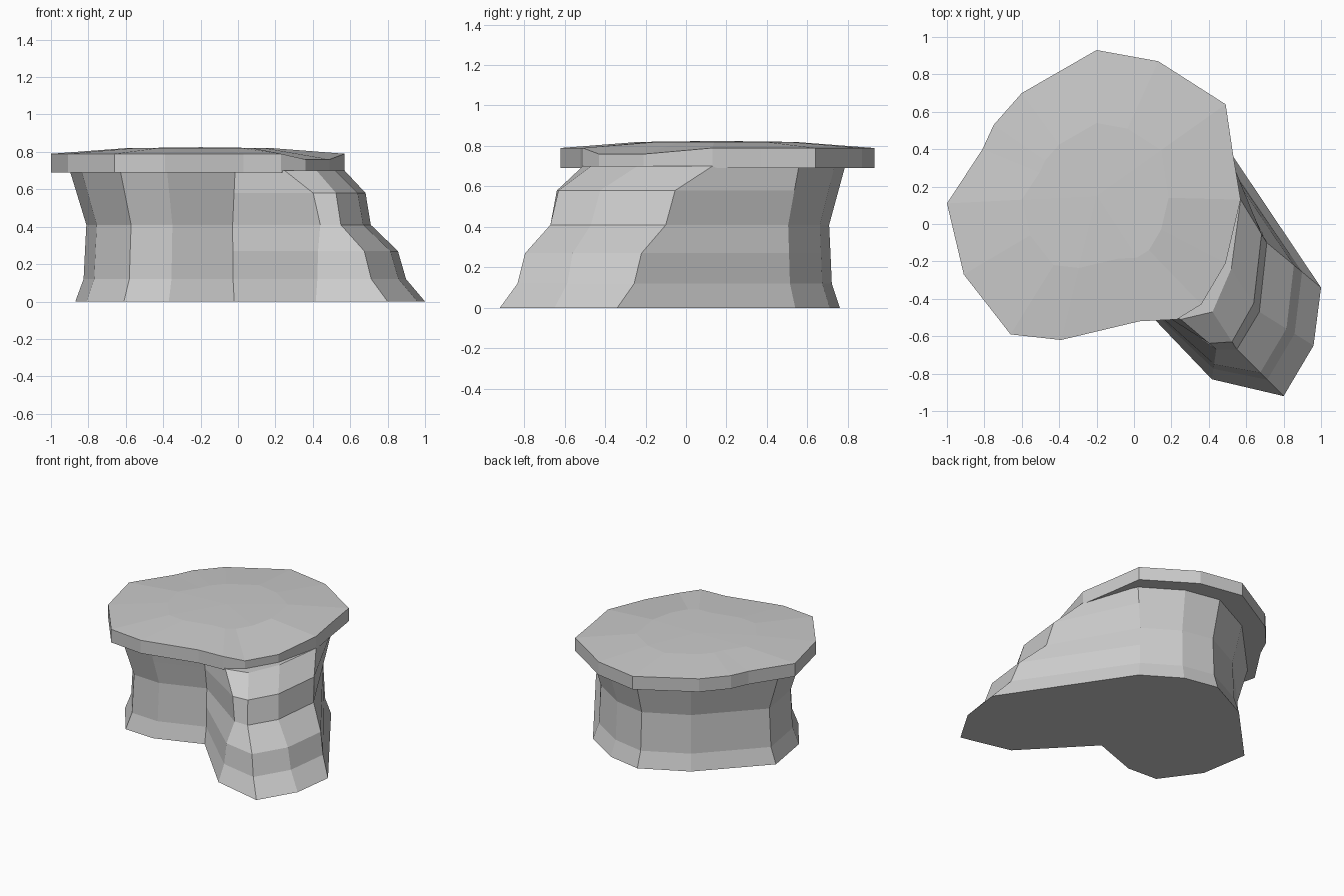
import bpy
import bmesh
from mathutils import Vector

cube = bpy.data.objects.get("Cube")
if cube:
    bpy.data.objects.remove(cube, do_unlink=True)

stone = bpy.data.materials.new("grey_stone")
stone.use_nodes = True
stone.diffuse_color = (0.6, 0.6, 0.6, 1)
stone.node_tree.nodes["Principled BSDF"].inputs["Base Color"].default_value = (0.6, 0.6, 0.6, 1)


def loft(name, rings, peak=None):
    """Skin a stack of equal-length rings; close the top flat or with a fan to a peak."""
    bm = bmesh.new()
    loops = [[bm.verts.new(p) for p in ring] for ring in rings]
    count = len(loops[0])
    for low, high in zip(loops, loops[1:]):
        for i in range(count):
            j = (i + 1) % count
            bm.faces.new((low[i], low[j], high[j], high[i]))
    bm.faces.new(loops[0][::-1])
    if peak:
        tip = bm.verts.new(peak)
        for i in range(count):
            bm.faces.new((loops[-1][i], loops[-1][(i + 1) % count], tip))
    else:
        bm.faces.new(loops[-1])
    bmesh.ops.recalc_face_normals(bm, faces=bm.faces)
    mesh = bpy.data.meshes.new(name)
    bm.to_mesh(mesh)
    bm.free()
    mesh.materials.append(stone)
    obj = bpy.data.objects.new(name, mesh)
    bpy.context.collection.objects.link(obj)
    return obj


# Rock column: waisted trunk footprint, counter-clockwise from the back right
trunk = [(.41, .54), (.14, .71), (-.12, .76), (-.455, .59), (-.87, .155),
         (-.81, -.21), (-.61, -.487), (-.37, -.5), (-.02, -.374)]
# Spur ridges sloping out of the trunk: foot, middle, top
ridges = [((.416, -.83), (.44, -.67), (.25, -.51)),
          ((.8, -.92), (.55, -.67), (.42, -.47)),
          ((.96, -.65), (.67, -.47), (.52, -.24)),
          ((1, -.34), (.71, -.1), (.57, .13))]
# Levels: height, trunk scale, progress along the ridge
levels = [(0, 1, 0), (.12, .94, .35), (.27, .93, .5),
          (.41, .92, 1), (.58, .99, 1.2), (.7, 1.04, 2)]
middle = Vector((-.13, .1))
rings = []
for z, scale, t in levels:
    ring = [middle + (Vector(p) - middle) * scale for p in trunk]
    for ridge in ridges:
        foot, mid, top = map(Vector, ridge)
        ring.append(foot.lerp(mid, t) if t <= 1 else mid.lerp(top, t - 1))
    rings.append([(p.x, p.y, z) for p in ring])
loft("rock_column", rings)

# Overhanging cap slab with a gently domed top
outline = [(-1, .11), (-.91, -.27), (-.66, -.59), (-.39, -.62), (.03, -.52),
           (.23, -.51), (.36, -.43), (.49, -.21), (.57, .13), (.53, .37),
           (.49, .64), (.13, .87), (-.2, .93), (-.6, .7), (-.75, .53), (-.81, .4)]
centre = Vector((-.2, .15))
under, edge, crown = [], [], []
for p in map(Vector, outline):
    on_spur = p.x > .3 and p.y < 0
    inner = centre + (p - centre) * .5
    under.append((p.x, p.y, .69))
    edge.append((p.x, p.y, .76 if on_spur else .79))
    crown.append((inner.x, inner.y, .82))
loft("cap_slab", [under, edge, crown], (centre.x, centre.y, .825))
